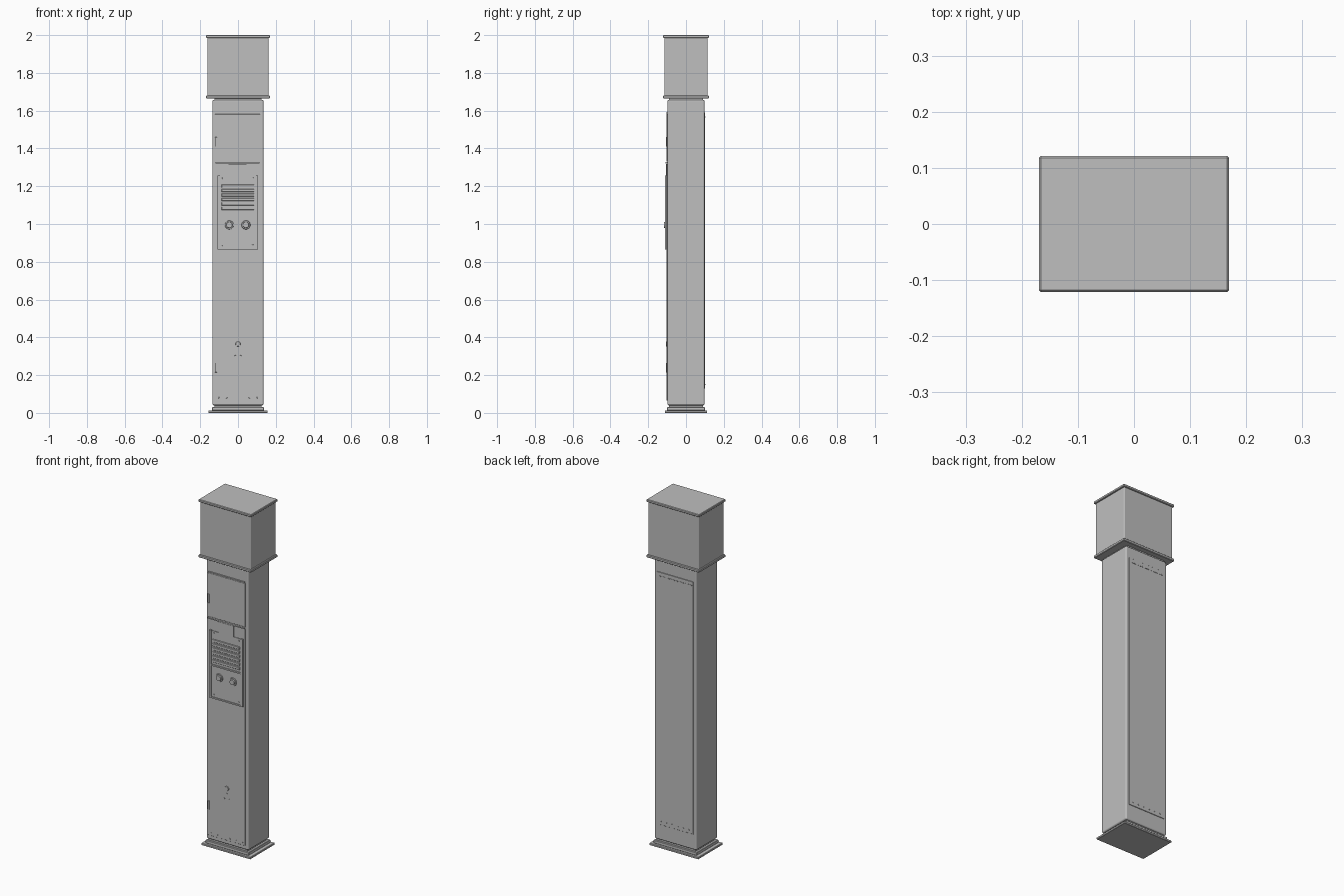
import bpy, bmesh, math
from mathutils import Matrix

grey = bpy.data.materials.new("plain grey")
grey.diffuse_color = (0.52, 0.52, 0.52, 1)


def finish(name, bm):
    me = bpy.data.meshes.new(name)
    bm.to_mesh(me)
    bm.free()
    me.materials.append(grey)
    ob = bpy.data.objects.new(name, me)
    bpy.context.collection.objects.link(ob)
    return ob


def add_box(bm, x0, x1, y0, y1, z0, z1):
    m = Matrix.Translation(((x0 + x1) / 2, (y0 + y1) / 2, (z0 + z1) / 2)) @ \
        Matrix.Diagonal((x1 - x0, y1 - y0, z1 - z0, 1))
    bmesh.ops.create_cube(bm, size=1, matrix=m)


def boxes(name, items, bevel=0, segments=1):
    bm = bmesh.new()
    for b in items:
        add_box(bm, *b)
    ob = finish(name, bm)
    if bevel:
        mod = ob.modifiers.new("bevel", 'BEVEL')
        mod.width, mod.segments = bevel, segments
        if segments > 1:
            for p in ob.data.polygons:
                p.use_smooth = True
            mod.harden_normals = True
    return ob


def slab(hx, hy, z0, z1):
    return (-hx, hx, -hy, hy, z0, z1)


def discs(name, spots, stages, sides=24):
    # stages: (radius near, radius far, y near, y far), running along y
    bm = bmesh.new()
    for x, z in spots:
        for r1, r2, ya, yb in stages:
            m = Matrix.Translation((x, (ya + yb) / 2, z)) @ Matrix.Rotation(math.pi / 2, 4, 'X')
            if yb > ya:
                m = m @ Matrix.Rotation(math.pi, 4, 'X')
            bmesh.ops.create_cone(bm, cap_ends=True, segments=sides, radius1=r1,
                                  radius2=r2, depth=abs(yb - ya), matrix=m)
    return finish(name, bm)


# Foot and plinth
boxes("base_plate", [slab(0.157, 0.112, 0, 0.012)], 0.002)
boxes("plinth", [slab(0.138, 0.1, 0.012, 0.03)], 0.002)
boxes("plinth_gap", [slab(0.125, 0.09, 0.03, 0.045)])

# Column
boxes("column", [slab(0.135, 0.098, 0.04, 1.657)], 0.008, 3)
boxes("neck", [slab(0.125, 0.09, 1.65, 1.668)])

# Head box with rims
boxes("head_box", [slab(0.162, 0.115, 1.675, 1.988)], 0.006, 2)
boxes("head_lower_rim", [slab(0.169, 0.121, 1.664, 1.68)], 0.003)
boxes("head_upper_rim", [slab(0.169, 0.121, 1.985, 2.0)], 0.003)

# Front doors and the drip strips above them
boxes("upper_door", [(-0.122, 0.117, -0.102, -0.095, 1.33, 1.582)], 0.001)
boxes("lower_door", [(-0.122, 0.117, -0.102, -0.095, 0.065, 1.318)], 0.001)
boxes("door_strips", [(-0.118, 0.112, -0.105, -0.095, 1.584, 1.59),
                      (-0.12, 0.115, -0.109, -0.095, 1.32, 1.327)])

# Hinges
boxes("hinges", [(-0.122, z_off - 0.11, -0.106, -0.098, z, z + 0.05)
                 for z, z_off in ((1.41, 0), (0.215, 0))], 0.001)

# Control panel: back plate, side rails, bottom lip
boxes("panel_plate", [(-0.107, 0.105, -0.105, -0.098, 0.868, 1.255)])
boxes("panel_rails", [(-0.108, -0.096, -0.11, -0.098, 0.868, 1.258),
                      (0.094, 0.106, -0.11, -0.098, 0.868, 1.258),
                      (-0.108, 0.106, -0.11, -0.098, 0.866, 0.874)])
boxes("label_plate", [(-0.05, 0.045, -0.107, -0.098, 1.225, 1.318)])

# Louvre slats with a shelf below
boxes("slats", [(-0.088, 0.086, -0.109, -0.1, 1.075 + i * 0.0235, 1.091 + i * 0.0235)
                for i in range(6)], 0.002)
boxes("shelf", [(-0.098, 0.096, -0.111, -0.1, 1.054, 1.062)])

# Round push buttons with collars
discs("buttons", [(-0.046, 0.995), (0.042, 0.995)],
      [(0.024, 0.022, -0.103, -0.11), (0.017, 0.015, -0.109, -0.116)])

# Panel screws
discs("panel_screws", [(x, z) for x in (-0.08, 0.078) for z in (0.887, 1.242)],
      [(0.005, 0.004, -0.103, -0.108)], 12)

# Door lock and rivets
discs("door_lock", [(0, 0.365)], [(0.014, 0.012, -0.1, -0.106)], 20)
discs("lock_rivets", [(0, 0.335), (-0.015, 0.305), (0.015, 0.305)],
      [(0.004, 0.003, -0.1, -0.104)], 10)
discs("door_rivets", [(-0.1 + i * 0.04, 0.08) for i in range(6)],
      [(0.004, 0.003, -0.1, -0.104)], 10)

# Back panel with slots and rivets
boxes("back_panel", [(-0.117, 0.117, 0.095, 0.101, 0.13, 1.59)], 0.001)
boxes("back_vent_slots", [(-0.108 + i * 0.018, -0.096 + i * 0.018, 0.1, 0.103, 1.565, 1.57)
                          for i in range(12)])
discs("back_rivets", [(-0.09 + i * 0.036, 0.15) for i in range(6)],
      [(0.004, 0.003, 0.1, 0.103)], 10)
